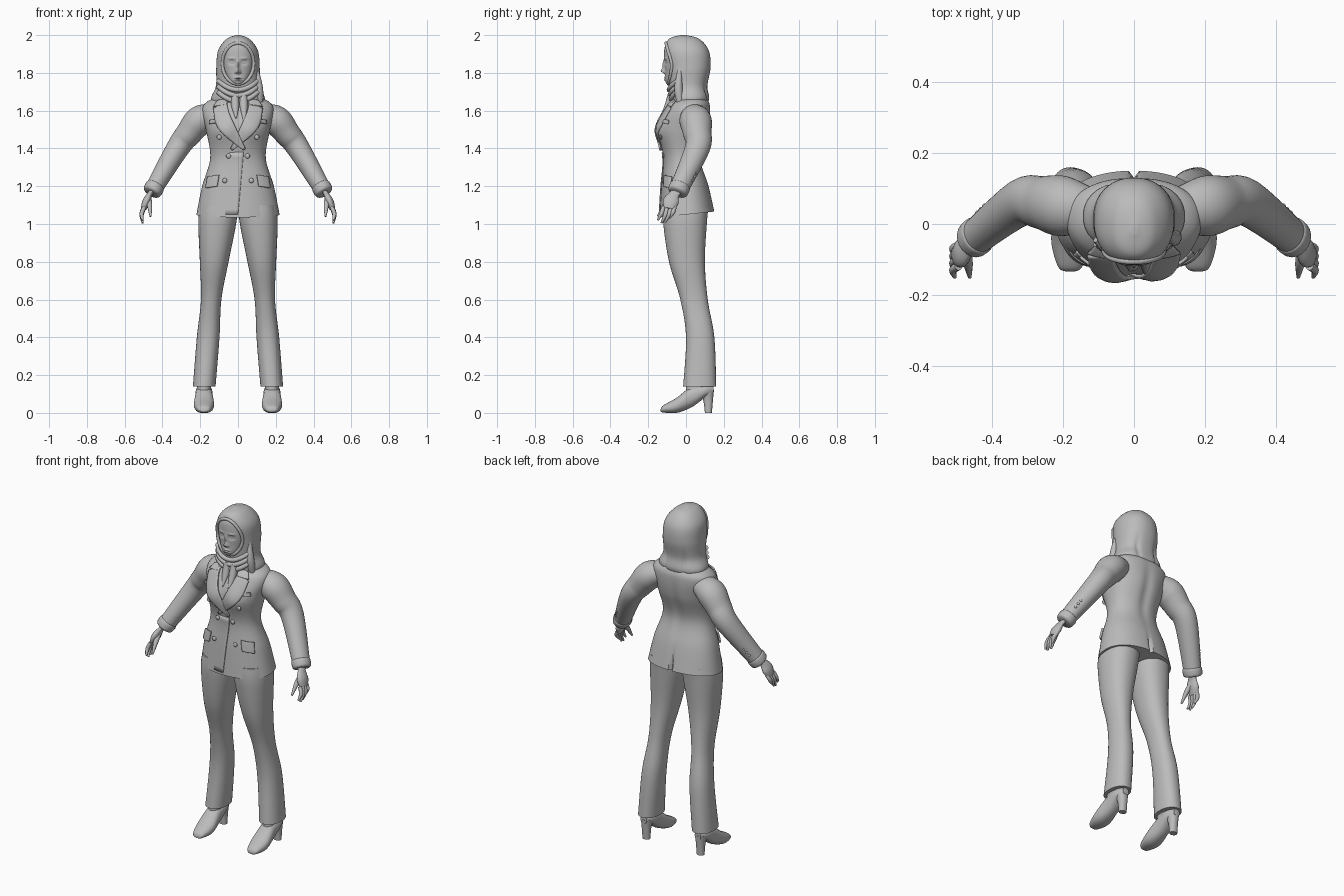
import bpy, bmesh, math
from mathutils import Vector
from mathutils.bvhtree import BVHTree

if "Cube" in bpy.data.objects:
    bpy.data.objects.remove(bpy.data.objects["Cube"])

grey = bpy.data.materials.new("plain grey")
grey.use_nodes = True
grey.diffuse_color = (.5, .5, .5, 1)
grey.node_tree.nodes["Principled BSDF"].inputs["Base Color"].default_value = grey.diffuse_color


def finish(name, bm, mirror=False, thickness=0):
    """Turn a bmesh into a smooth grey object, with modifiers if wanted."""
    bmesh.ops.recalc_face_normals(bm, faces=bm.faces)
    mesh = bpy.data.meshes.new(name)
    bm.to_mesh(mesh)
    bm.free()
    mesh.materials.append(grey)
    part = bpy.data.objects.new(name, mesh)
    bpy.context.collection.objects.link(part)
    bpy.ops.object.select_all(action='DESELECT')
    part.select_set(True)
    bpy.context.view_layer.objects.active = part
    bpy.ops.object.shade_smooth_by_angle(angle=math.radians(50))
    if thickness:
        solid = part.modifiers.new("thickness", 'SOLIDIFY')
        solid.thickness = thickness
        solid.offset = 0
    if mirror:
        part.modifiers.new("mirror", 'MIRROR')


def spline(rows, steps):
    """Smooth curve through rows of numbers."""
    result = []
    last = len(rows) - 1
    for i in range(last):
        before, start, end, after = (rows[max(0, min(last, i + k))] for k in (-1, 0, 1, 2))
        for step in range(steps):
            t = step / steps
            row = []
            for a, b, c, d in zip(before, start, end, after):
                slope_in, slope_out = (c - a) / 2, (d - b) / 2
                bend = 3 * (c - b) - 2 * slope_in - slope_out
                twist = slope_in + slope_out - 2 * (c - b)
                row.append(b + t * (slope_in + t * (bend + t * twist)))
            result.append(row)
    return result + [list(rows[last])]


def skin(rings):
    """Closed surface over a stack of rings."""
    bm = bmesh.new()
    loops = [[bm.verts.new(point) for point in ring] for ring in rings]
    for low, high in zip(loops, loops[1:]):
        for i in range(len(low)):
            bm.faces.new((low[i - 1], low[i], high[i], high[i - 1]))
    bm.faces.new(loops[0])
    bm.faces.new(loops[-1])
    return bm


def loft(rows, centre=lambda t: 0, steps=8, sides=48, along_y=False):
    """Rows are (position, half width, low side, high side)."""
    rings = []
    for t, half, low, high in spline(rows, steps):
        ring = []
        for i in range(sides):
            angle = math.tau * i / sides
            c, s = (math.copysign(abs(q) ** .9, q) for q in (math.cos(angle), math.sin(angle)))
            x, depth = centre(t) + half * c, (low + high) / 2 + (high - low) / 2 * s
            ring.append((x, t, depth) if along_y else (x, depth, t))
        rings.append(ring)
    return skin(rings)


def tube(rows, squash=1, sides=20):
    """Rows are (x, y, z, radius)."""
    rows = spline(rows, 5)
    rings = []
    for i, (*point, radius) in enumerate(rows):
        ahead, behind = rows[min(i + 1, len(rows) - 1)], rows[max(i - 1, 0)]
        tangent = (Vector(ahead[:3]) - Vector(behind[:3])).normalized()
        u = (Vector((0, 1, 0)) - tangent * tangent.y).normalized()
        v = tangent.cross(u) * squash
        angles = [math.tau * k / sides for k in range(sides)]
        rings.append([Vector(point) + radius * (math.cos(a) * u + math.sin(a) * v) for a in angles])
    return skin(rings)


def bump(bm, x, z, width, height, amount, back=False):
    """Push a soft, mirrored spot of the front or back along y."""
    for v in bm.verts:
        if (v.co.y > .03) == back:
            across, up = (abs(v.co.x) - x) / width, (v.co.z - z) / height
            v.co.y += amount * math.exp(-across * across - up * up)


def front(surface, x, z):
    hit = surface.ray_cast(Vector((x, -1, z)), Vector((0, 1, 0)))[0]
    return hit.y if hit else 0


def patch(name, edge_a, edge_b, lift_a, lift_b, mirror=True, thickness=.01):
    """Cloth sheet on the front of the coat between two chains of (x, z)."""
    bm = bmesh.new()
    grid = []
    for a, b in zip(spline(edge_a, 8), spline(edge_b, 8)):
        line = []
        for k in range(9):
            s = k / 8
            x, z = Vector(a).lerp(Vector(b), s)
            lift = lift_a + (lift_b - lift_a) * s
            line.append(bm.verts.new((x, front(coat, x, z) - lift, z)))
        grid.append(line)
    for low, high in zip(grid, grid[1:]):
        for k in range(8):
            bm.faces.new((low[k], low[k + 1], high[k + 1], high[k]))
    finish(name, bm, mirror, thickness)


def button(name, centre, radius, depth):
    bm = bmesh.new()
    bmesh.ops.create_uvsphere(bm, u_segments=16, v_segments=10, radius=radius)
    for v in bm.verts:
        v.co.y *= depth
        v.co += Vector(centre)
    finish(name, bm, mirror=True)


# Jacket body with hem, waist, bust and back vent
bm = loft([(1.05, .22, -.14, .15), (1.2, .19, -.13, .12), (1.35, .147, -.12, .08), (1.5, .17, -.15, .12),
           (1.6, .19, -.11, .13), (1.65, .16, -.07, .12), (1.69, .06, -.02, .08)], sides=128)
bump(bm, .08, 1.49, .05, .05, -.01)
bump(bm, 0, 1.5, .03, .07, .01)
bump(bm, 0, 1.05, .006, .1, -.02, back=True)
bump(bm, 0, 1.45, .03, .15, -.01, back=True)
for v in bm.verts:
    v.co.z += .7 * v.co.y * max(0, 1.2 - v.co.z)
coat = BVHTree.FromBMesh(bm)
finish("jacket_body", bm)

# Lapels, collar, overlap and pockets; the right lapel lies on top
for side, lift in ((1, .005), (-1, .01)):
    inner, outer = ([(side * x, z) for x, z in edge] for edge in (
        [(.06, 1.65), (.04, 1.57), (-.04, 1.4)],
        [(.13, 1.61), (.1, 1.5), (-.03, 1.39)]))
    patch("lapel", inner, outer, lift, lift, mirror=False)
patch("collar", [(.05, 1.67), (.06, 1.63)], [(.11, 1.65), (.13, 1.62)], .01, .01)
patch("front_overlap", [(-.08, 1.38), (-.1, 1.05)], [(.03, 1.38), (0, 1.05)], -.006, .003, False, .006)
patch("pocket_flap", [(.1, 1.26), (.11, 1.2)], [(.16, 1.25), (.17, 1.19)], .006, .012)
patch("breast_pocket", [(.08, 1.56), (.08, 1.54)], [(.15, 1.55), (.15, 1.53)], .004, .004)

# Buttons
for x, z in ((.1, 1.46), (.05, 1.36), (.07, 1.23)):
    button("front_button", (x, front(coat, x, z) - .005, z), .013, .5)
for k in range(3):
    button("sleeve_button", Vector((.44, .03, 1.23)) + k * Vector((-.01, .01, .02)), .008, 1)

# Sleeves with cuffs
shoulder, elbow, wrist = (.2, .05, 1.55), (.32, .06, 1.4), (.45, -.04, 1.18)
finish("sleeve", tube([(.12, .04, 1.58, .06), (*shoulder, .085), (.26, .06, 1.48, .075), (*elbow, .066),
                       (*wrist, .05)], .92, sides=40), mirror=True)
cuff_axis = (Vector(wrist) - Vector(elbow)).normalized()
finish("cuff", tube([(*(Vector(wrist) + cuff_axis * along), radius)
                     for along, radius in ((-.03, .05), (-.02, .056), (.01, .054), (.02, .045))], .92), mirror=True)

# Hands
finish("palm", tube([(*wrist, .028), (.466, -.06, 1.16, .027), (.485, -.08, 1.12, .042), (.5, -.09, 1.08, .03)],
                    .5), mirror=True)
for k, length in enumerate((.06, .08, .085, .07)):
    base = Vector((.495, -.06 - .02 * k, 1.09))
    finish("finger", tube([(*base, .011), (*(base + Vector((.015, -.01, -length / 2))), .011),
                           (*(base + Vector((.01, -.03, -length))), .005)], sides=12), mirror=True)
finish("thumb", tube([(.475, -.07, 1.14, .016), (.468, -.11, 1.1, .014), (.463, -.15, 1.04, .005)], sides=12),
       mirror=True)

# Trousers, closing in towards the hips
leg_centre = lambda z: .19 - .08 * z
finish("trouser_leg", loft([(.14, .06, -.015, .16), (.4, .06, 0, .15), (.6, .054, -.03, .115), (.8, .076, -.09, .1),
                            (1, .1, -.12, .11), (1.1, .1, -.12, .12)], leg_centre), mirror=True)
finish("ankle", loft([(.1, .038, 0, .12), (.2, .036, 0, .12)], leg_centre), mirror=True)

# High-heeled shoes
shoe_centre = lambda t: .18
finish("shoe", loft([(-.134, .012, .008, .02), (-.12, .034, .002, .04), (-.05, .053, 0, .08), (.03, .046, .03, .14),
                     (.1, .042, .08, .15), (.146, .02, .1, .14)], shoe_centre, along_y=True), mirror=True)
finish("shoe_heel", loft([(0, .022, .1, .137), (.07, .026, .09, .143), (.12, .036, .06, .148)], shoe_centre),
       mirror=True)

# Head scarf, hollowed behind the face
bm = loft([(1.6, .11, -.07, .09), (1.66, .143, -.08, .122), (1.73, .117, -.09, .113), (1.83, .115, -.105, .13),
           (1.92, .105, -.115, .12), (1.98, .06, -.09, .07), (2, .01, -.03, 0)], sides=96)
bump(bm, .06, 1.7, .012, .07, -.008, back=True)
scarf = BVHTree.FromBMesh(bm)
opening_width, opening_height, opening_z = .083, .108, 1.85
for v in bm.verts:
    reach = math.hypot(v.co.x / opening_width, (v.co.z - opening_z) / opening_height)
    if v.co.y < 0 and reach < 1:
        v.co.y += .04 * min(1, 4 * (1 - reach))
finish("head_scarf", bm)

# Scarf edge around the face
rim = []
for k in range(41):
    angle = math.tau * k / 40
    x, z = opening_width * math.sin(angle), opening_z - opening_height * math.cos(angle)
    rim.append((x, front(scarf, x, z), z, .009))
finish("scarf_edge", tube(rim, sides=12))

# Scarf folds under the chin, one side fold and two hanging tails
for level in range(3):
    fold = []
    for k in range(-4, 5):
        x, z = .026 * k, 1.71 - .03 * level + .003 * k * k
        fold.append((x, front(scarf, x, z) - .002, z, .013))
    finish("scarf_fold", tube(fold))
finish("scarf_side_fold", tube([(.096, -.03, 1.84, .008), (.11, -.04, 1.72, .022), (.115, -.03, 1.64, .018)]))
for x, tip, low in ((-.015, -.01, 1.56), (.03, .035, 1.53)):
    finish("scarf_tail", tube([(x, -.08, 1.69, .016), (x, -.09, 1.63, .022),
                               (tip, front(coat, tip, low) - .004, low, .003)]))

# Face, with nose, nostrils, eye sockets, eyes, brows, lips, mouth and chin
bm = loft([(1.732, .012, -.085, -.04), (1.755, .048, -.108, 0), (1.81, .076, -.11, .03), (1.88, .085, -.116, .04),
           (1.94, .075, -.112, .03), (1.965, .05, -.09, .02)], steps=20, sides=160)
bump(bm, 0, 1.81, .011, .012, -.022)
bump(bm, 0, 1.84, .008, .024, -.012)
bump(bm, .011, 1.803, .006, .006, -.008)
bump(bm, .032, 1.855, .016, .011, .011)
bump(bm, .032, 1.855, .011, .006, -.007)
bump(bm, .034, 1.877, .018, .005, -.004)
for lip in (1.763, 1.775):
    bump(bm, 0, lip, .016, .005, -.007)
bump(bm, 0, 1.769, .022, .002, .003)
bump(bm, 0, 1.743, .014, .008, -.004)
finish("face", bm)
